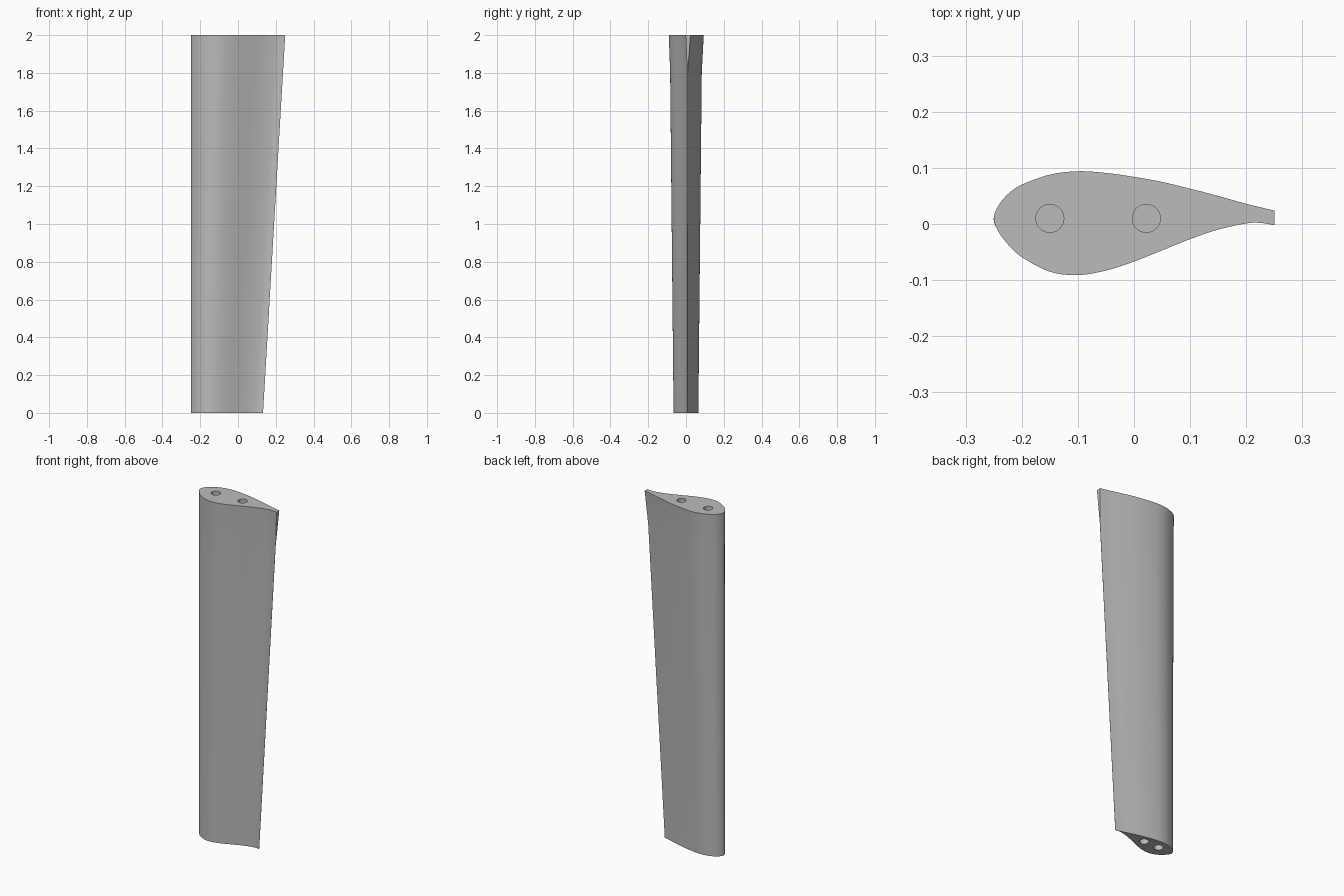
import bpy, bmesh, math
from mathutils import Vector

if "Cube" in bpy.data.objects:
    bpy.data.objects.remove(bpy.data.objects["Cube"], do_unlink=True)

grey = bpy.data.materials.new("plain grey")
grey.use_nodes = True
grey.diffuse_color = (0.5, 0.5, 0.5, 1)
grey.node_tree.nodes["Principled BSDF"].inputs["Base Color"].default_value = grey.diffuse_color

LEAD = -0.25

# Aerofoil profile at the top: upper trailing edge, round the nose, lower trailing edge
UPPER = [(0.25, .024), (0.2, .036), (0.15, .05), (0.1, .063), (0.05, .075), (0, .084),
         (-0.05, .091), (-0.1, .094), (-0.15, .088), (-0.2, .07), (-0.225, .053), (-0.242, .032)]
NOSE = [(LEAD, .01)]
LOWER = [(-0.242, -.013), (-0.225, -.036), (-0.2, -.059), (-0.15, -.085), (-0.1, -.091),
         (-0.05, -.083), (0, -.067), (0.05, -.047), (0.1, -.027), (0.15, -.01),
         (0.2, .001), (0.225, .002), (0.25, -.002)]


def smooth_curve(points, steps=5):
    """Catmull-Rom curve through the points."""
    p = [Vector(q) for q in points]
    p = [2 * p[0] - p[1]] + p + [2 * p[-1] - p[-2]]
    out = []
    for a, b, c, d in zip(p, p[1:], p[2:], p[3:]):
        for i in range(steps):
            t = i / steps
            out.append(0.5 * (2 * b + (c - a) * t + (2 * a - 5 * b + 4 * c - d) * t * t
                              + (3 * b - a - 3 * c + d) * t ** 3))
    return out + [p[-2]]


profile = smooth_curve(UPPER + NOSE + LOWER)
nose = min(range(len(profile)), key=lambda i: profile[i].x)


def section(bm, z, scale, thin):
    """One ring; thin narrows the trailing edge towards a sharp line."""
    ring = []
    for i, q in enumerate(profile):
        wedge = thin * math.sqrt(max(0, (q.x - LEAD) / 0.5))
        y = q.y + (-0.0155 if i < nose else 0.0095) * wedge
        ring.append(bm.verts.new((LEAD + (q.x - LEAD) * scale, y * scale, z)))
    return ring


# Blade: tapered body with a thickened top band
bm = bmesh.new()
rings = [section(bm, 0, 0.765, 1), section(bm, 1.8, 0.976, 1), section(bm, 2, 1, 0)]
for low, high in zip(rings, rings[1:]):
    for i in range(len(low)):
        j = (i + 1) % len(low)
        bm.faces.new((low[i], low[j], high[j], high[i]))
bm.faces.new(rings[0])
bm.faces.new(rings[-1])
bmesh.ops.recalc_face_normals(bm, faces=bm.faces)
mesh = bpy.data.meshes.new("blade")
bm.to_mesh(mesh)
bm.free()
mesh.materials.append(grey)
blade = bpy.data.objects.new("blade", mesh)
bpy.context.collection.objects.link(blade)

# Pin holes in both ends
DEPTH = 0.2
for name, x, z in (("top_front", -0.15, 2), ("top_rear", 0.022, 2),
                   ("bottom_front", -0.157, 0), ("bottom_rear", -0.06, 0)):
    bpy.ops.mesh.primitive_cylinder_add(vertices=32, radius=0.025, depth=2 * DEPTH,
                                        location=(x, 0.01, z))
    cutter = bpy.context.object
    cutter.name = name + "_hole_cutter"
    cutter.data.materials.append(grey)
    cut = blade.modifiers.new(name, "BOOLEAN")
    cut.operation = "DIFFERENCE"
    cut.solver = "EXACT"
    cut.object = cutter
    cutter.hide_render = True

# Apply the cuts, then remove the cutters
bpy.ops.object.select_all(action="DESELECT")
blade.select_set(True)
bpy.context.view_layer.objects.active = blade
for mod in list(blade.modifiers):
    cutter = mod.object
    bpy.ops.object.modifier_apply(modifier=mod.name)
    bpy.data.objects.remove(cutter, do_unlink=True)
bpy.ops.object.shade_smooth_by_angle(angle=math.radians(30))
